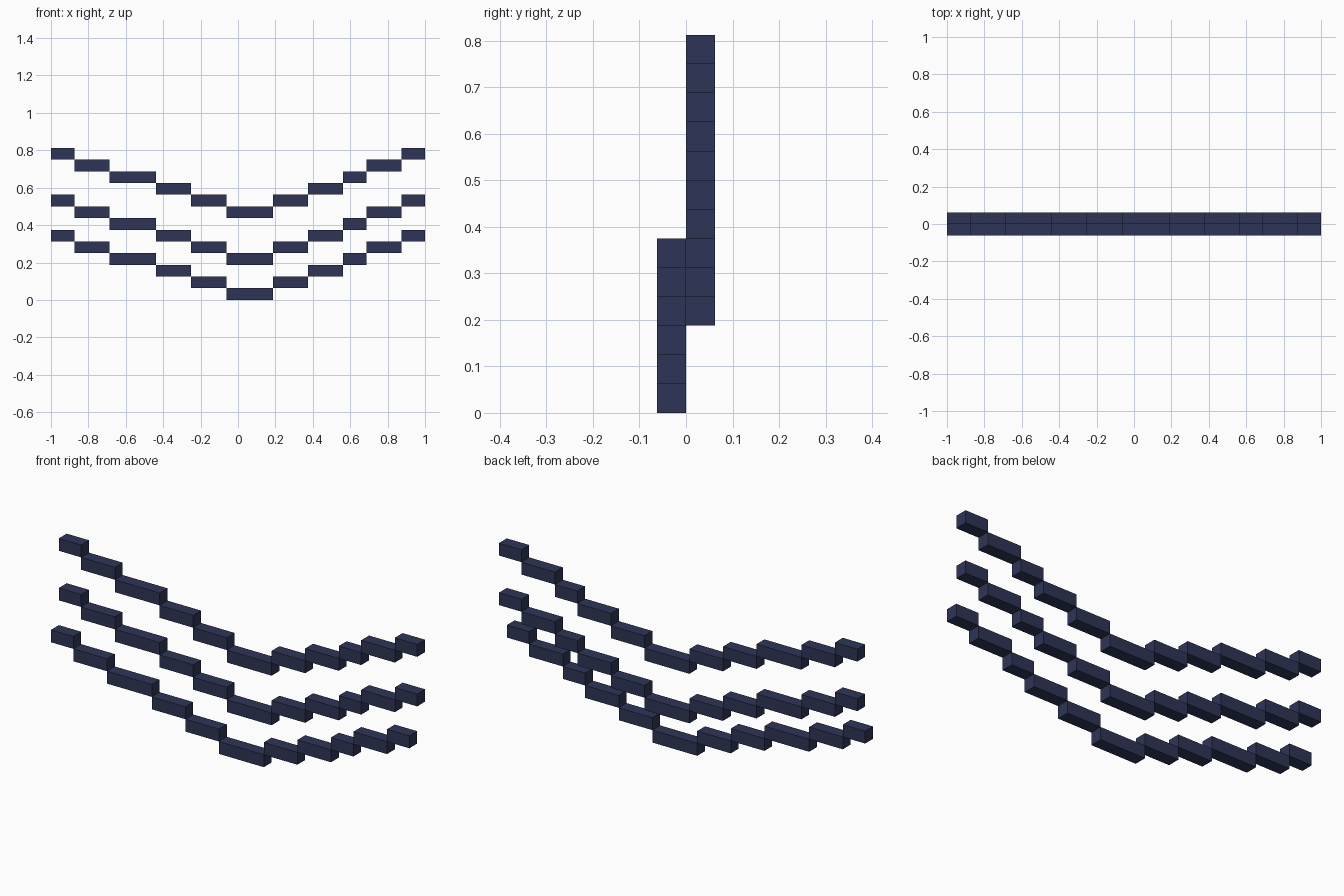
import bpy
import bmesh
from mathutils import Matrix, Vector

if "Cube" in bpy.data.objects:
    bpy.data.objects.remove(bpy.data.objects["Cube"])

U = 1 / 16  # grid unit; every block is one unit thick

navy = bpy.data.materials.new("dark navy")
navy.diffuse_color = (0.027, 0.036, 0.095, 1)
navy.use_nodes = True
navy.node_tree.nodes["Principled BSDF"].inputs["Base Color"].default_value = navy.diffuse_color

# x breakpoints of the stepped sag, in grid units
STEPS = [-16, -14, -11, -7, -4, -1, 3, 6, 9, 11, 14, 16]


def hanging_cable(name, y, base):
    """Chain of blocks stepping down to the middle and up again."""
    bm = bmesh.new()
    for i, (x0, x1) in enumerate(zip(STEPS, STEPS[1:])):
        z = base + abs(i - 5) + 0.5
        centre = Vector(((x0 + x1) / 2, y, z)) * U
        size = Matrix.Diagonal(((x1 - x0) * U, U, U, 1))
        bmesh.ops.create_cube(bm, size=1, matrix=Matrix.Translation(centre) @ size)
    mesh = bpy.data.meshes.new(name)
    bm.to_mesh(mesh)
    bm.free()
    mesh.materials.append(navy)
    obj = bpy.data.objects.new(name, mesh)
    bpy.context.collection.objects.link(obj)


# Lowest cable is in front, the other two behind it
hanging_cable("lower_front_cable", -0.5, 0)
hanging_cable("middle_back_cable", 0.5, 3)
hanging_cable("upper_back_cable", 0.5, 7)
